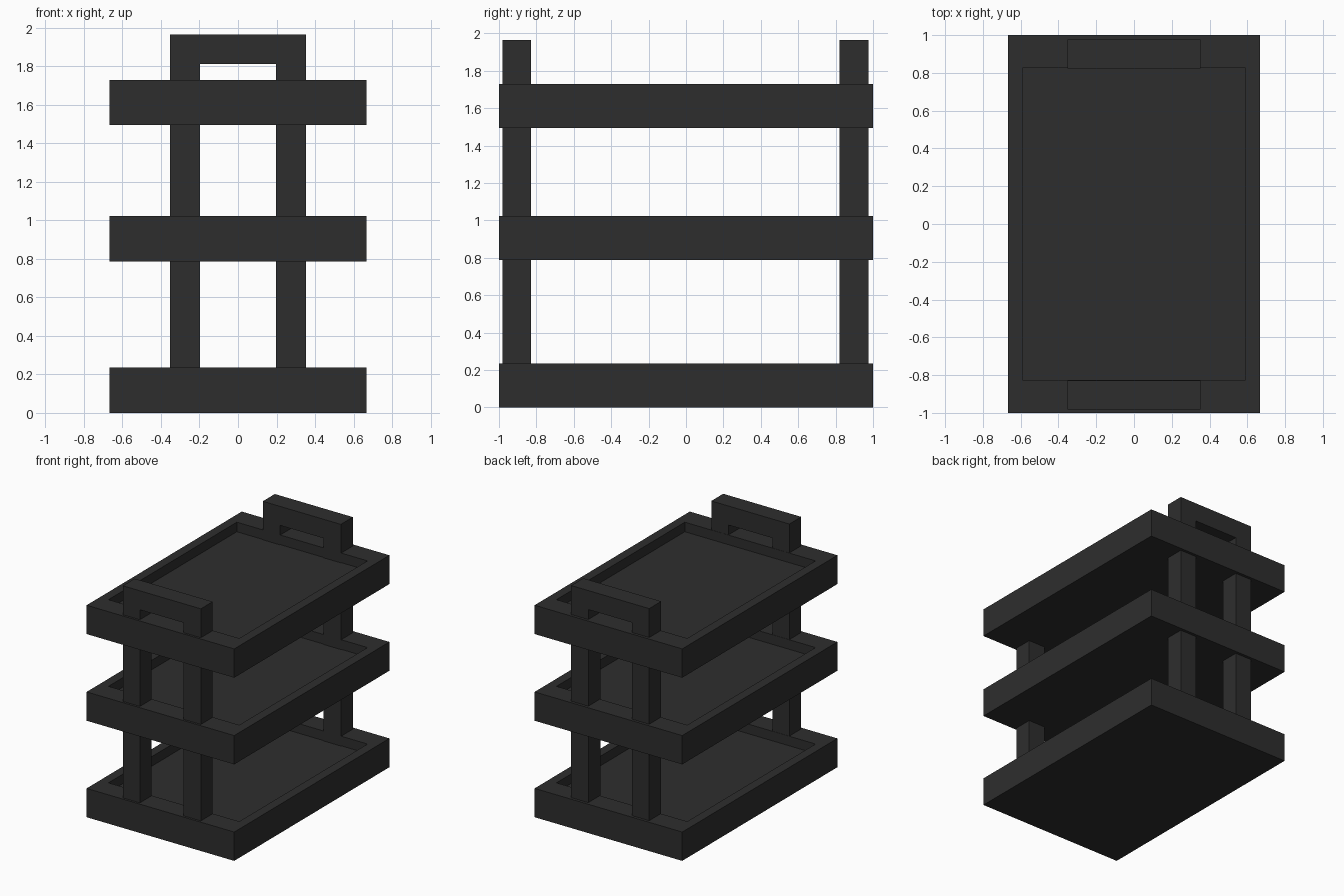
import bpy, bmesh
from mathutils import Vector

if "Cube" in bpy.data.objects:
    bpy.data.objects.remove(bpy.data.objects["Cube"])

charcoal = bpy.data.materials.new("charcoal")
charcoal.diffuse_color = (0.027, 0.027, 0.027, 1)
charcoal.use_nodes = True
charcoal.node_tree.nodes["Principled BSDF"].inputs["Base Color"].default_value = charcoal.diffuse_color

W, L, H = 0.666, 1.0, 0.235       # tray half width, half length, height
IN_X, IN_Y, DEPTH = 0.59, 0.827, 0.078  # recess half sizes and depth


def finish(name, bm):
    bmesh.ops.recalc_face_normals(bm, faces=bm.faces)
    mesh = bpy.data.meshes.new(name)
    bm.to_mesh(mesh)
    bm.free()
    mesh.materials.append(charcoal)
    obj = bpy.data.objects.new(name, mesh)
    bpy.context.collection.objects.link(obj)
    return obj


def tray(name, z):
    """Solid block with a shallow rectangular recess in its top."""
    bm = bmesh.new()

    def ring(x, y, h):
        return [bm.verts.new((sx * x, sy * y, z + h))
                for sx, sy in ((-1, -1), (1, -1), (1, 1), (-1, 1))]

    rings = [ring(W, L, 0), ring(W, L, H), ring(IN_X, IN_Y, H), ring(IN_X, IN_Y, H - DEPTH)]
    for a, b in zip(rings, rings[1:]):
        for i in range(4):
            j = (i + 1) % 4
            bm.faces.new((a[i], a[j], b[j], b[i]))
    bm.faces.new(rings[0])
    bm.faces.new(rings[-1])
    return finish(name, bm)


def end_frame(name, y0, y1):
    """Two posts joined by a handle bar, extruded from an upside-down U."""
    xo, xi, z0, zi, zt = 0.352, 0.198, 0.1, 1.81, 1.965
    profile = [(-xo, z0), (-xi, z0), (-xi, zi), (xi, zi),
               (xi, z0), (xo, z0), (xo, zt), (-xo, zt)]
    bm = bmesh.new()
    face = bm.faces.new([bm.verts.new((x, y0, z)) for x, z in profile])
    ext = bmesh.ops.extrude_face_region(bm, geom=[face], use_keep_orig=True)
    verts = [v for v in ext["geom"] if isinstance(v, bmesh.types.BMVert)]
    bmesh.ops.translate(bm, verts=verts, vec=Vector((0, y1 - y0, 0)))
    return finish(name, bm)


# Three stacked trays
for name, z in (("bottom_tray", 0.0), ("middle_tray", 0.787), ("top_tray", 1.494)):
    tray(name, z)

# Post-and-handle frames at both ends
end_frame("front_handle_frame", -0.982, -0.829)
end_frame("back_handle_frame", 0.822, 0.977)
